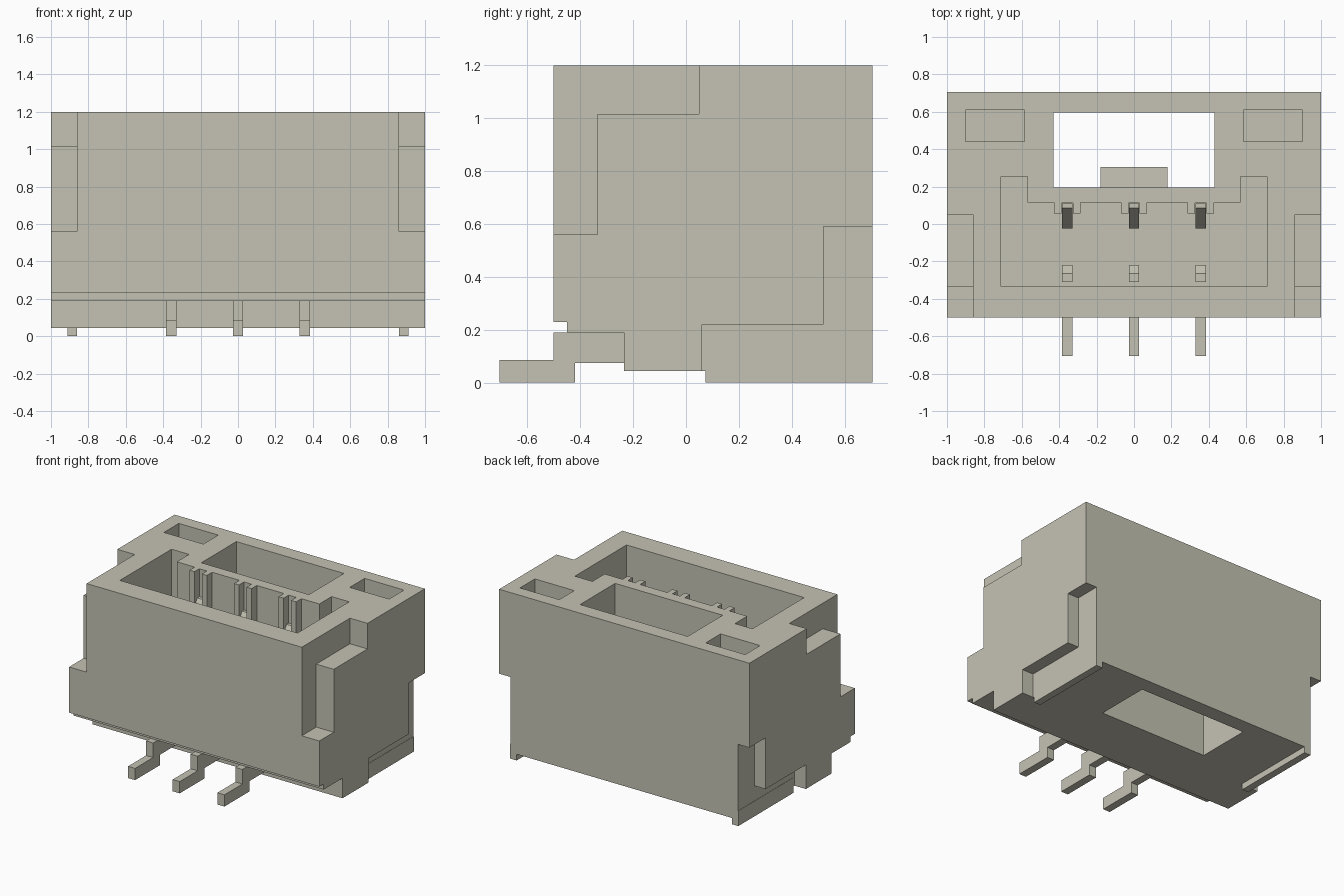
import bpy, bmesh
from mathutils import Vector

if "Cube" in bpy.data.objects:
    bpy.data.objects.remove(bpy.data.objects["Cube"], do_unlink=True)

COLOR = (0.56, 0.545, 0.455, 1)
mat = bpy.data.materials.new("warm_grey")
mat.use_nodes = True
mat.diffuse_color = COLOR
mat.node_tree.nodes["Principled BSDF"].inputs["Base Color"].default_value = COLOR


def prism(name, outline, low, high, axis="x"):
    """Extrude a (y, z) outline along x, or an (x, y) outline along z."""
    bm = bmesh.new()
    place = (lambda a, b: (low, a, b)) if axis == "x" else (lambda a, b: (a, b, low))
    face = bm.faces.new([bm.verts.new(place(a, b)) for a, b in outline])
    new = bmesh.ops.extrude_face_region(bm, geom=[face])["geom"]
    step = Vector((high - low, 0, 0)) if axis == "x" else Vector((0, 0, high - low))
    bmesh.ops.translate(bm, vec=step, verts=[g for g in new if isinstance(g, bmesh.types.BMVert)])
    bmesh.ops.recalc_face_normals(bm, faces=bm.faces)
    mesh = bpy.data.meshes.new(name)
    bm.to_mesh(mesh)
    bm.free()
    mesh.materials.append(mat)
    obj = bpy.data.objects.new(name, mesh)
    bpy.context.collection.objects.link(obj)
    return obj


def rect(a0, a1, b0, b1):
    return [(a0, b0), (a1, b0), (a1, b1), (a0, b1)]


def span(side, near, far):
    return sorted((side * near, side * far))


def cut(target, cutter):
    cutter.hide_render = True
    mod = target.modifiers.new("cut", "BOOLEAN")
    mod.operation, mod.solver, mod.object = "DIFFERENCE", "EXACT", cutter
    bpy.context.view_layer.objects.active = target
    bpy.ops.object.modifier_apply(modifier=mod.name)
    bpy.data.objects.remove(cutter, do_unlink=True)


TOP = 1.2
PITCH = 0.357
PINS = (-PITCH, 0, PITCH)

# Housing block with stepped underside at the front
housing = prism("housing", [(-0.5, TOP), (-0.5, 0.23), (-0.45, 0.23), (-0.45, 0.19),
                            (-0.235, 0.19), (-0.235, 0.045), (0.705, 0.045), (0.705, TOP)], -1, 1)

# Mating cavity, with a slotted guide boss around each contact
cavity = [(-0.71, -0.335), (-0.71, 0.255), (-0.57, 0.255), (-0.57, 0.115)]
for x in PINS:
    cavity += [(x - 0.07, 0.115), (x - 0.07, 0.055), (x - 0.03, 0.055), (x - 0.03, 0.112),
               (x + 0.03, 0.112), (x + 0.03, 0.055), (x + 0.07, 0.055), (x + 0.07, 0.115)]
cavity += [(0.57, 0.115), (0.57, 0.255), (0.71, 0.255), (0.71, -0.335)]
cut(housing, prism("cavity_cutter", cavity, 0.32, 1.4, "z"))

# Through window behind the cavity
cut(housing, prism("window_cutter", rect(-0.43, 0.43, 0.195, 0.595), -0.2, 1.4, "z"))

for side in (-1, 1):
    # Blind pocket in each rear top corner
    cut(housing, prism("pocket_cutter", rect(*span(side, 0.585, 0.9), 0.44, 0.61), 0.62, 1.4, "z"))
    # Stepped key notch on each upper front side
    cut(housing, prism("key_cutter", [(-0.7, 0.56), (-0.335, 0.56), (-0.335, 1.015),
                                      (0.05, 1.015), (0.05, 1.4), (-0.7, 1.4)], *span(side, 0.86, 1.2)))
    # Recess for the solder tab on each lower rear side
    cut(housing, prism("tab_recess_cutter", [(0.06, -0.2), (0.06, 0.22), (0.52, 0.22), (0.52, 0.59),
                                             (0.9, 0.59), (0.9, -0.2)], *span(side, 0.91, 1.2)))
    # Solder tab
    label = "left" if side > 0 else "right"
    prism(label + "_solder_tab", rect(0.073, 0.705, 0, 0.11), *span(side, 0.86, 0.912))

# Latch wedge on the front wall of the window
prism("latch_wedge", [(0.19, 0.82), (0.195, 0.82), (0.305, 0.66), (0.305, 0.6), (0.19, 0.6)], -0.18, 0.18)

# Contacts: solder foot, front prong and rear spring arm
for name, x in zip(("right", "middle", "left"), PINS):
    sides = (x - 0.028, x + 0.028)
    prism(name + "_solder_foot", [(-0.705, 0), (-0.42, 0), (-0.42, 0.075), (-0.2, 0.075),
                                  (-0.2, 0.19), (-0.5, 0.19), (-0.5, 0.085), (-0.705, 0.085)], *sides)
    prism(name + "_front_prong", [(-0.31, 0.25), (-0.22, 0.25), (-0.22, 0.55),
                                  (-0.265, 0.6), (-0.31, 0.6)], *sides)
    prism(name + "_spring_arm", [(0.11, 1.0), (0.085, 1.0), (-0.025, 0.82), (-0.025, 0.76),
                                 (0.03, 0.6), (0.03, 0.25), (0.1, 0.25), (0.1, 0.62),
                                 (0.05, 0.79), (0.11, 0.94)], *sides)
